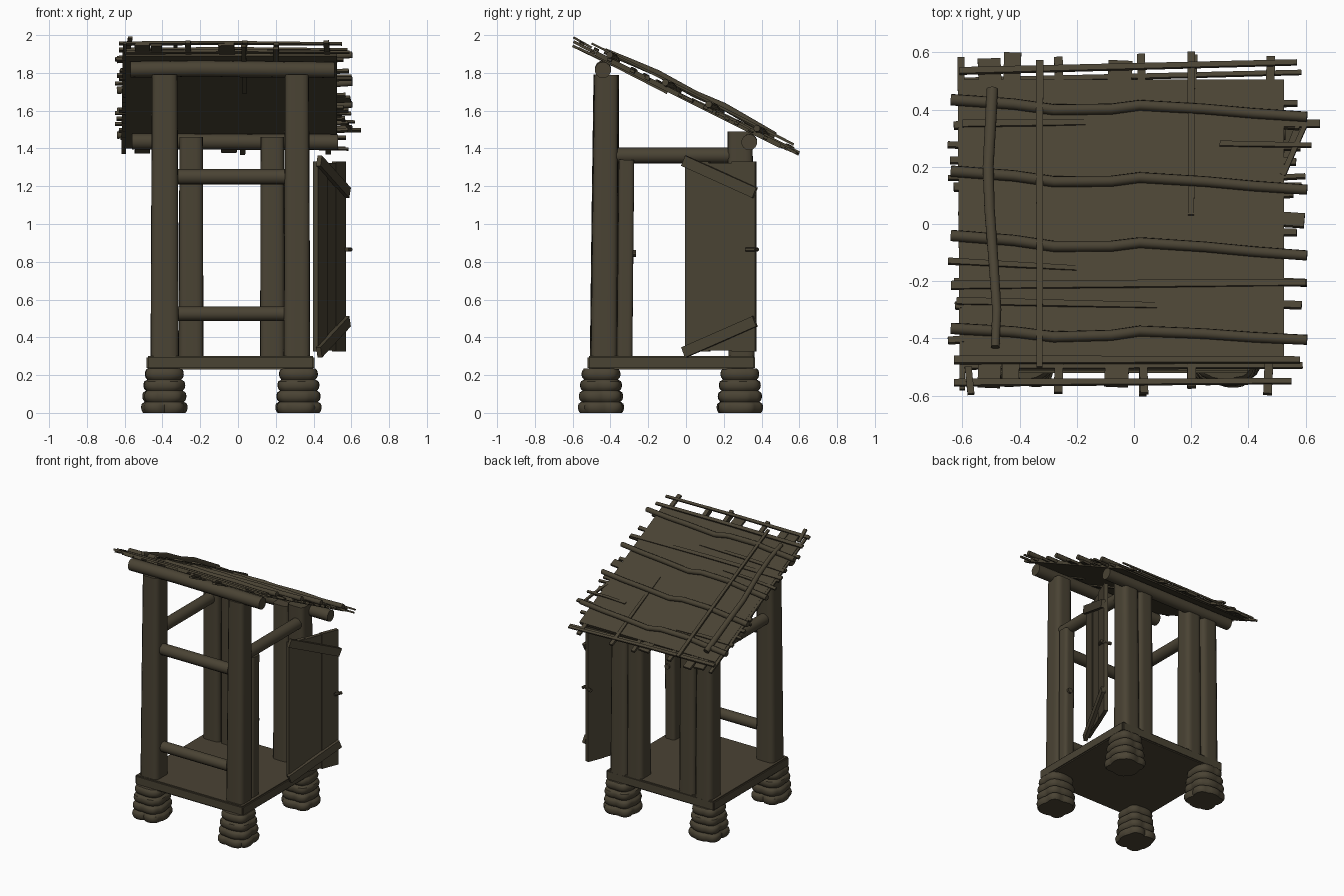
import bpy, bmesh, math, random
from mathutils import Vector as V

if "Cube" in bpy.data.objects:
    bpy.data.objects.remove(bpy.data.objects["Cube"])

random.seed(4)
wood = bpy.data.materials.new("dark_olive_wood")
wood.diffuse_color = (0.068, 0.056, 0.034, 1)
wood.use_nodes = True
wood.node_tree.nodes["Principled BSDF"].inputs["Base Color"].default_value = wood.diffuse_color


def finish(name, bm):
    bmesh.ops.recalc_face_normals(bm, faces=bm.faces)
    me = bpy.data.meshes.new(name)
    bm.to_mesh(me)
    bm.free()
    me.materials.append(wood)
    ob = bpy.data.objects.new(name, me)
    bpy.context.collection.objects.link(ob)
    return ob


def squarish(a, n):
    """Radius of a unit superellipse: n=2 is round, larger n is squarer."""
    return (abs(math.cos(a)) ** n + abs(math.sin(a)) ** n) ** (-1 / n)


def skin(bm, rings):
    m = len(rings[0])
    for r, s in zip(rings, rings[1:]):
        for j in range(m):
            bm.faces.new((r[j], r[(j + 1) % m], s[(j + 1) % m], s[j]))
    bm.faces.new(rings[0])
    bm.faces.new(rings[-1])


def sweep(bm, pts, w, t, sides=4, up=(0, 0, 1), taper=1.0, n=2):
    """Sweep a section of half-width w, half-thickness t along pts."""
    pts = [V(p) for p in pts]
    k = math.sqrt(2) if sides == 4 else 1
    rings = []
    for i, p in enumerate(pts):
        d = (pts[min(i + 1, len(pts) - 1)] - pts[max(i - 1, 0)]).normalized()
        side = d.cross(V(up)).normalized()
        u = side.cross(d)
        f = 1 + (taper - 1) * i / (len(pts) - 1)
        ring = []
        for j in range(sides):
            a = 2 * math.pi * (j + 0.5) / sides
            g = f * k * (squarish(a, n) if n != 2 else 1)
            ring.append(bm.verts.new(p + side * (w * g * math.cos(a)) + u * (t * g * math.sin(a))))
        rings.append(ring)
    skin(bm, rings)


def log(name, pts, r, sides=14, up=(0, 0, 1), taper=1.0, n=2):
    bm = bmesh.new()
    sweep(bm, pts, r, r, sides, up, taper, n)
    return finish(name, bm)


# Lumpy stone feet: stacked, lobed, squarish layers
def foot(name, x, y, phase):
    bm = bmesh.new()
    rings, n, m = [], 40, 25
    for i in range(m):
        h = i / (m - 1)
        layer = min(int(h * 4), 3)
        bulge = abs(math.sin(math.pi * min(h * 4, 3.999)))
        base = (0.11, 0.104, 0.098, 0.09)[layer] + 0.013 * bulge ** 0.6
        if i == 0:
            base = 0.112
        ring = []
        for j in range(n):
            a = 2 * math.pi * j / n
            lobe = abs(math.cos(3 * a + phase + layer * 0.35)) ** 0.5
            depth = (0.16, 0.12, 0.08, 0.06)[layer]
            r = base * squarish(a, 3.5) * (1 - depth + depth * lobe)
            ring.append(bm.verts.new((x + r * math.cos(a), y + r * math.sin(a), 0.235 * h)))
        rings.append(ring)
    skin(bm, rings)
    finish(name, bm)


for i, (x, y) in enumerate([(-0.39, -0.45), (0.32, -0.45), (-0.39, 0.285), (0.32, 0.285)]):
    foot("stone_foot_%d" % i, x, y, i * 0.8)

# Floor slab
bm = bmesh.new()
for v in bmesh.ops.create_cube(bm, size=1)["verts"]:
    v.co = (-0.04 + v.co.x * 0.89, -0.078 + v.co.y * 0.885, 0.266 + v.co.z * 0.072)
bmesh.ops.bevel(bm, geom=list(bm.edges), offset=0.008, segments=2, affect='EDGES')
finish("floor_slab", bm)

# Squared posts with rounded corners: front pair, back corner pair, inner back pair, door jamb
Y = (0, 1, 0)
for s, x, r in (("left", -0.388, 0.075), ("right", 0.312, 0.07)):
    log("front_post_" + s, [(x, -0.434, 0.29), (x, -0.428, 1.1), (x, -0.422, 1.79)], r, 24, Y, 0.9, 6)
    log("back_post_" + s, [(x, 0.294, 0.29), (x, 0.291, 0.9), (x, 0.286, 1.49)], 0.07, 24, Y, 0.94, 6)
for s, x in (("left", -0.248), ("right", 0.182)):
    log("inner_back_post_" + s, [(x, 0.293, 0.29), (x, 0.29, 1.46)], 0.065, 24, Y, 0.96, 6)
log("door_jamb", [(0.335, -0.325, 0.29), (0.335, -0.315, 1.34)], 0.041, 24, Y, 1, 6)
log("jamb_latch", [(0.345, -0.30, 0.845), (0.345, -0.265, 0.845)], 0.02, 8)

# Rails and roof beams
log("front_rail_upper", [(-0.38, -0.43, 1.25), (0.3, -0.43, 1.25)], 0.041)
log("front_rail_lower", [(-0.38, -0.43, 0.525), (0.3, -0.43, 0.525)], 0.038)
for s, x in (("left", -0.39), ("right", 0.325)):
    log("side_rail_" + s, [(x, -0.42, 1.362), (x, 0.26, 1.362)], 0.042)
log("front_beam", [(-0.57, -0.44, 1.818), (-0.2, -0.44, 1.822), (0.51, -0.44, 1.815)], 0.043)
log("back_beam", [(-0.56, 0.335, 1.437), (0.53, 0.335, 1.433)], 0.042)

# Door: three planks, standing open, with slanted braces and a handle
hinge, along, out = V((0.41, 0, 0)), V((0.375, 0.927, 0)), V((0.927, -0.375, 0))
bm = bmesh.new()
for i in range(3):
    c = hinge + along * (0.067 + 0.1325 * i) - out * (0.004 * (i % 2))
    z0, z1 = 0.325 + 0.005 * (i % 2), 1.33 - 0.006 * (i % 2)
    sweep(bm, [c + V((0, 0, z0)), c + V((0, 0, z1))], 0.0663, 0.014, 4, out)
finish("door_planks", bm)
bm = bmesh.new()
for za, zb in ((1.335, 1.165), (0.32, 0.485)):
    a = hinge + out * 0.022 + along * -0.003 + V((0, 0, za))
    b = hinge + out * 0.022 + along * 0.403 + V((0, 0, zb))
    sweep(bm, [a, b], 0.029, 0.013, 4, out)
finish("door_braces", bm)
h = hinge + along * 0.39 + V((0, 0, 0.865))
log("door_handle", [h - out * 0.04, h + out * 0.04], 0.012, 8)
log("door_handle_grip", [h + out * 0.035 - along * 0.035, h + out * 0.035 + along * 0.02], 0.011, 8)

# Sloping roof: helper puts a point at height h above the slope, keeping its x, y in plan
N = V((0, 0.447, 0.894))


def roof(x, y, h=0.0):
    return V((x, y, 1.65 - 0.5 * y + h * 1.118))


bm = bmesh.new()
sweep(bm, [roof(-0.035, -0.475, 0.013), roof(-0.035, 0.5, 0.013)], 0.56, 0.013, 4, N)
finish("roof_panel", bm)

# Crooked poles lying across and down the roof
for i, (ya, yb) in enumerate([(0.435, 0.375), (0.185, 0.12), (-0.04, -0.11), (-0.365, -0.405)]):
    pts = []
    for k, (x, dy) in enumerate([(-0.64, 0), (-0.42, -0.005), (-0.28, -0.018), (-0.08, -0.006), (0.02, 0.012),
                                 (0.25, 0.01), (0.42, 0.003), (0.605, 0)]):
        f = (x + 0.64) / 1.245
        pts.append(roof(x, ya + (yb - ya) * f + dy, 0.034 + 0.005 * (k % 2)))
    log("cross_pole_%d" % i, pts, 0.02, 10, N, 0.9)
log("slope_pole", [roof(x, y, hh) for x, y, hh in
    [(-0.495, 0.47, 0.045), (-0.51, 0.2, 0.065), (-0.505, 0.05, 0.055), (-0.49, -0.15, 0.065),
     (-0.48, -0.3, 0.055), (-0.485, -0.43, 0.045)]], 0.021, 10, N, 0.75)

# Flat sticks and splinters: x0, y0, x1, y1, half width, height
long_sticks = [
    (-0.61, 0.535, 0.57, 0.565, 0.012, 0.03), (-0.6, 0.5, 0.585, 0.53, 0.01, 0.01),
    (-0.6, 0.35, -0.17, 0.355, 0.013, 0.025), (0.3, 0.28, 0.62, 0.275, 0.01, 0.025),
    (-0.65, -0.13, -0.2, -0.155, 0.011, 0.025), (-0.64, -0.215, 0.6, -0.205, 0.015, 0.025),
    (-0.62, -0.27, 0.08, -0.285, 0.013, 0.025), (-0.63, -0.475, 0.58, -0.475, 0.014, 0.03),
    (-0.6, -0.495, 0.59, -0.495, 0.013, 0.01), (-0.63, -0.555, 0.55, -0.55, 0.012, 0.025),
    (0.2, 0.6, 0.2, 0.03, 0.013, 0.025), (-0.33, 0.57, -0.33, -0.5, 0.013, 0.05),
    (-0.605, 0.58, -0.6, -0.58, 0.012, 0.015), (0.52, 0.17, 0.6, 0.35, 0.01, 0.02),
    (0.03, -0.6, 0.035, -0.1, 0.013, -0.006), (0.2, -0.57, 0.2, -0.3, 0.015, -0.004)]
bm = bmesh.new()
for x0, y0, x1, y1, w, hh in long_sticks:
    sweep(bm, [roof(x0, y0, hh), roof((x0 + x1) / 2, (y0 + y1) / 2, hh + 0.004), roof(x1, y1, hh)],
          w, 0.007, 4, N, 0.8)
finish("long_roof_sticks", bm)

# Stubs poking out past each edge of the roof
bm = bmesh.new()
for x, w in ((-0.5, 0.04), (-0.43, 0.03), (-0.26, 0.015), (-0.055, 0.042), (0.03, 0.014), (0.2, 0.015), (0.475, 0.015)):
    for s in (-1, 1):
        e = s * random.uniform(0.56, 0.6)
        sweep(bm, [roof(x, s * 0.42, 0.014), roof(x + random.uniform(-.01, .01), e, 0.016)], w, 0.008, 4, N)
for y, w in ((0.35, 0.013), (0.27, 0.01), (0.16, 0.008), (0.13, 0.014), (0.02, 0.026), (-0.03, 0.012),
             (-0.2, 0.012), (-0.28, 0.013), (0.42, 0.01), (-0.4, 0.012), (0.22, 0.012), (0.1, 0.011)):
    for s in (-1, 1):
        e = -0.025 + s * random.uniform(0.58, 0.63)
        sweep(bm, [roof(-0.035 + s * 0.5, y, 0.014), roof(e, y + random.uniform(-.01, .01), 0.016)], w, 0.008, 4, N)
sweep(bm, [roof(0.5, 0.35, 0.02), roof(0.65, 0.35, 0.02)], 0.013, 0.007, 4, N)
sweep(bm, [roof(-0.58, -0.5, 0.03), roof(-0.57, -0.595, 0.036)], 0.012, 0.006, 4, N)
finish("roof_edge_stubs", bm)

# Smooth round parts, keep hard edges
bpy.ops.object.select_all(action='DESELECT')
for ob in bpy.context.scene.objects:
    ob.select_set(True)
    bpy.context.view_layer.objects.active = ob
bpy.ops.object.shade_smooth_by_angle(angle=math.radians(40))
